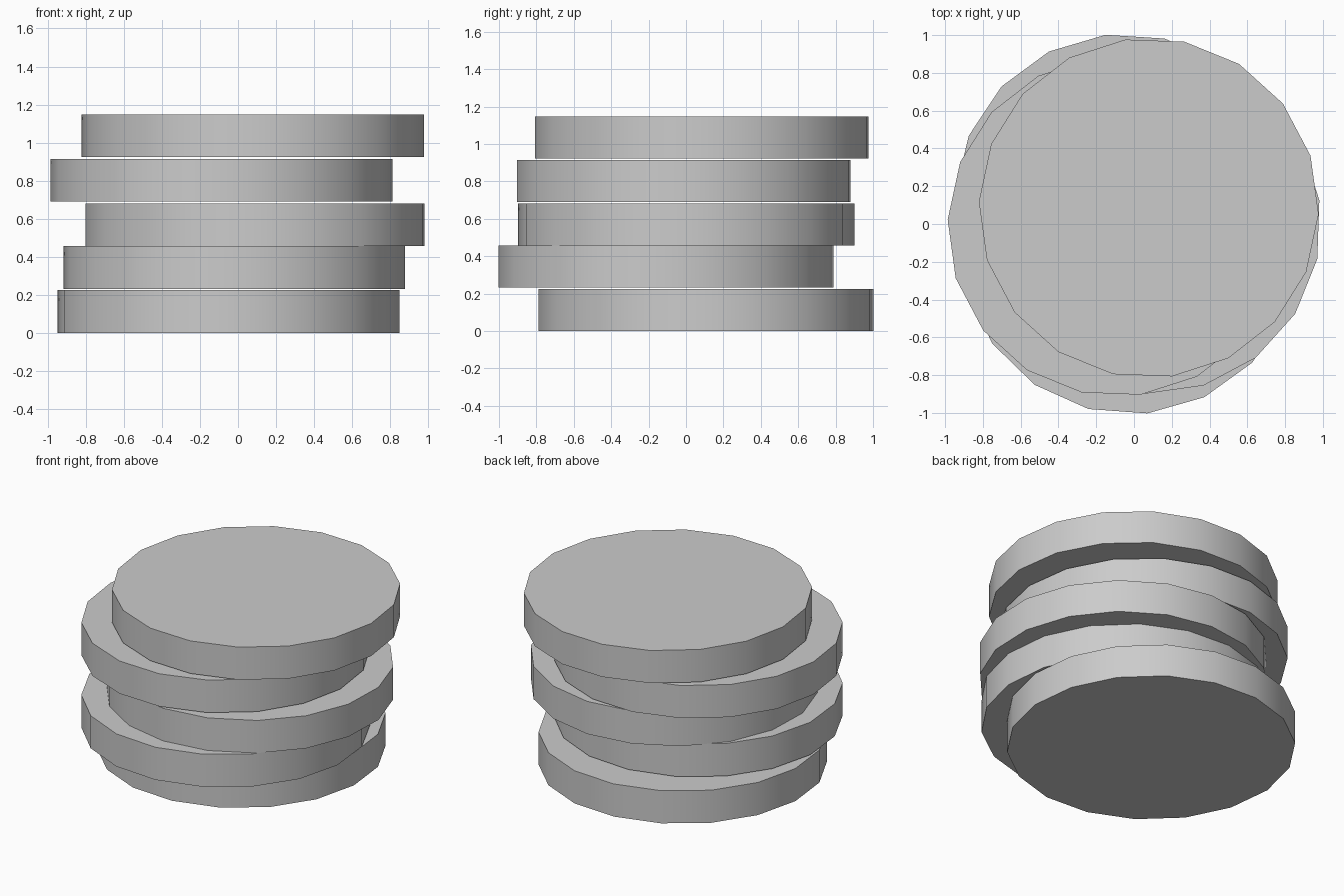
import bpy
from math import radians

cube = bpy.data.objects.get("Cube")
if cube:
    bpy.data.objects.remove(cube, do_unlink=True)

SIDES, RADIUS, THICKNESS = 18, 0.9, 0.2245

# Single grey material
grey = bpy.data.materials.new("plain_grey")
grey.use_nodes = True
colour = (0.6, 0.6, 0.6, 1)
grey.diffuse_color = colour
grey.node_tree.nodes["Principled BSDF"].inputs["Base Color"].default_value = colour


def add_disc(name, x, y, bottom, turn):
    """Flat-capped disc with a corner turned `turn` degrees from +x."""
    bpy.ops.mesh.primitive_cylinder_add(
        vertices=SIDES, radius=RADIUS, depth=THICKNESS,
        location=(x, y, bottom + THICKNESS / 2),
        rotation=(0, 0, radians(turn - 90)))
    disc = bpy.context.object
    disc.name = name
    disc.data.materials.append(grey)
    bpy.ops.object.shade_smooth_by_angle(angle=radians(30))


# Uneven stack, from the bottom up: x, y, bottom height, turn
stack = {
    "bottom_disc": (-0.05, 0.107, 0, -3.6),
    "lower_disc": (-0.02, -0.107, 0.232, -4.2),
    "middle_disc": (0.09, 0.001, 0.457, 8),
    "upper_disc": (-0.087, -0.012, 0.69, -2.2),
    "top_disc": (0.078, 0.085, 0.924, -2.1),
}
for name, placement in stack.items():
    add_disc(name, *placement)
